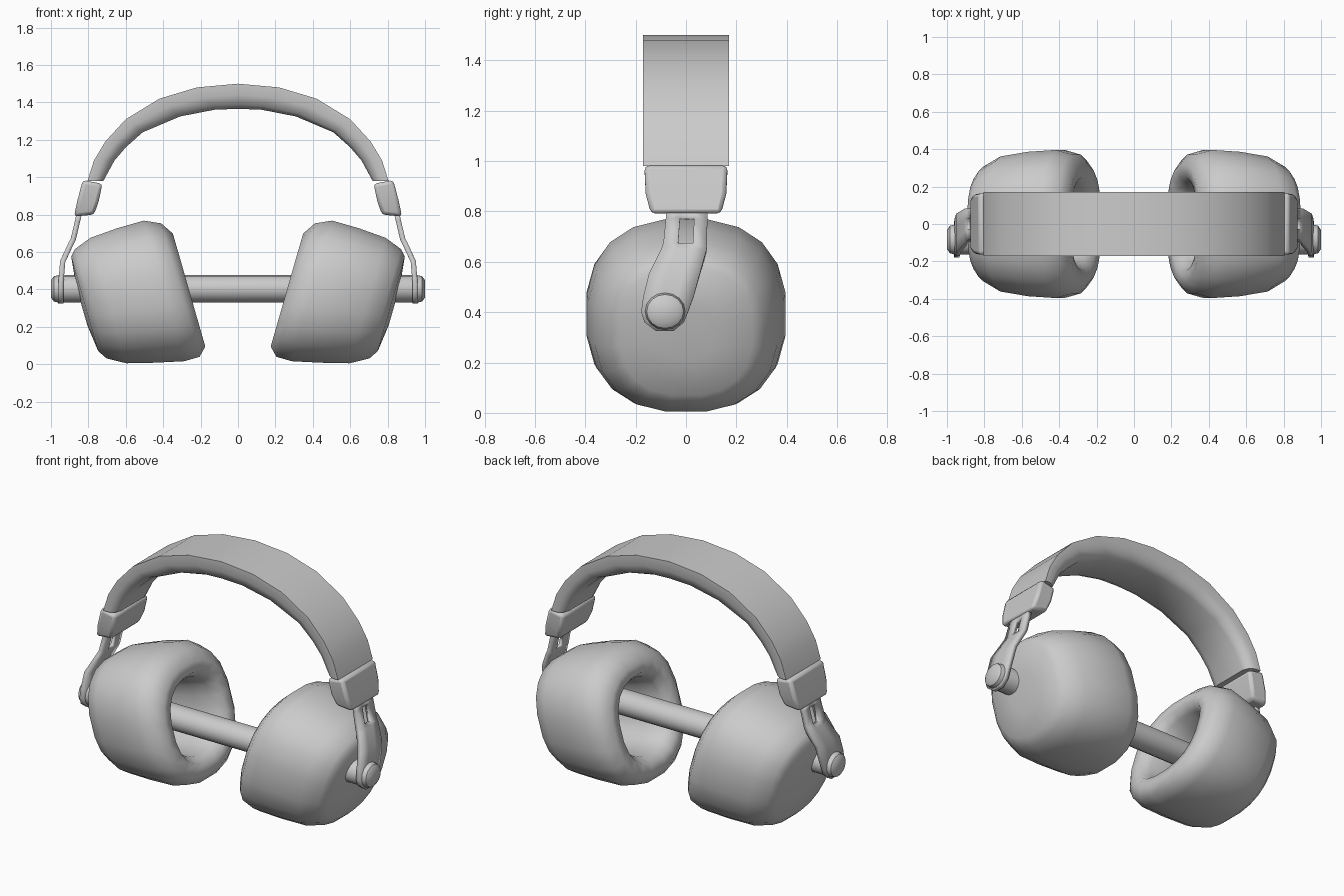
import bpy, bmesh, math
from mathutils import Vector

if "Cube" in bpy.data.objects:
    bpy.data.objects.remove(bpy.data.objects["Cube"])


def make(name, verts, faces, mirror=True, thickness=0, bevel=0, angle=40):
    me = bpy.data.meshes.new(name)
    me.from_pydata([tuple(v) for v in verts], [], faces)
    bm = bmesh.new()
    bm.from_mesh(me)
    bmesh.ops.recalc_face_normals(bm, faces=bm.faces)
    bm.to_mesh(me)
    bm.free()
    ob = bpy.data.objects.new(name, me)
    bpy.context.collection.objects.link(ob)
    bpy.ops.object.select_all(action='DESELECT')
    bpy.context.view_layer.objects.active = ob
    ob.select_set(True)
    bpy.ops.object.shade_smooth_by_angle(angle=math.radians(angle))
    if thickness:
        m = ob.modifiers.new("Thickness", 'SOLIDIFY')
        m.thickness, m.offset = thickness, 0
    if bevel:
        m = ob.modifiers.new("Bevel", 'BEVEL')
        m.width, m.segments = bevel, 2
    if mirror:
        m = ob.modifiers.new("Mirror", 'MIRROR')
        m.use_mirror_merge = False
    return ob


def loft(name, rings, **kw):
    n = len(rings[0])
    verts = [p for r in rings for p in r]
    faces = [(i * n + j, i * n + (j + 1) % n, (i + 1) * n + (j + 1) % n, (i + 1) * n + j)
             for i in range(len(rings) - 1) for j in range(n)]
    faces.append(tuple(range(n)))
    faces.append(tuple(range(len(verts) - n, len(verts))))
    return make(name, verts, faces, **kw)


def spow(v, e):
    return math.copysign(abs(v) ** e, v)


# Ear cups: tilted rounded-square rings, (axis position, low, high, half depth)
tilt = math.radians(16)
axis = Vector((math.cos(tilt), 0, -math.sin(tilt)))
up = Vector((math.sin(tilt), 0, math.cos(tilt)))
centre = Vector((0.53, 0, 0.39))
sections = [
    (0.315, -0.10, 0.12, 0.11), (0.297, -0.25, 0.28, 0.265),
    (0.265, -0.30, 0.315, 0.31), (0.17, -0.355, 0.35, 0.365),
    (0.02, -0.395, 0.36, 0.39), (-0.13, -0.43, 0.36, 0.40),
    (-0.215, -0.43, 0.32, 0.375), (-0.26, -0.385, 0.25, 0.315),
    (-0.255, -0.32, 0.19, 0.25), (-0.20, -0.28, 0.16, 0.215),
    (-0.08, -0.26, 0.16, 0.205), (0.10, -0.24, 0.17, 0.20),
]
rings = []
for t, lo, hi, ry in sections:
    ring = []
    for k in range(20):
        a = math.tau * (k + 0.5) / 20
        c, s = spow(math.cos(a), 0.82), spow(math.sin(a), 0.82)
        p = centre + axis * t + up * ((lo + hi) / 2 + (hi - lo) / 2 * s)
        ring.append(p + Vector((0, ry * c, 0)))
    rings.append(ring)
loft("ear_cup", rings, angle=75)

# Headband: flat outside, softened padded inside
outer = [(0.805, 0.98), (0.77, 1.09), (0.71, 1.19), (0.60, 1.31), (0.42, 1.42), (0.22, 1.48), (0, 1.5)]
inner = [(0.72, 0.98), (0.66, 1.09), (0.60, 1.16), (0.51, 1.24), (0.31, 1.325), (0.12, 1.362), (0, 1.365)]
pairs = list(zip(outer, inner))
pairs += [((-o[0], o[1]), (-i[0], i[1])) for o, i in reversed(pairs[:-1])]
rings = []
for o, i in pairs:
    o, i = Vector((o[0], 0, o[1])), Vector((i[0], 0, i[1]))
    rings.append([o.lerp(i, d) + Vector((0, y, 0)) for d, y in
                  [(0, -0.17), (0, 0.17), (0.45, 0.17), (0.85, 0.15), (1, 0.11),
                   (1, -0.11), (0.85, -0.15), (0.45, -0.17)]])
loft("headband", rings, mirror=False, angle=50)

# Slider blocks at the headband ends
rings = [[(x0, -y, z0), (x1, -y, z1), (x1, y, z1), (x0, y, z0)]
         for x0, z0, x1, z1, y in [(0.725, 0.965, 0.83, 0.985, 0.165),
                                   (0.745, 0.87, 0.86, 0.87, 0.16),
                                   (0.77, 0.80, 0.877, 0.79, 0.14)]]
loft("slider_block", rings, bevel=0.018)

# Yoke arms: bent strap with a window near the top, rows of (z, x, back, front)
rows = [(0.80, 0.85, -0.08, 0.085), (0.77, 0.857, -0.08, 0.085), (0.67, 0.88, -0.09, 0.083),
        (0.645, 0.893, -0.098, 0.082), (0.55, 0.937, -0.147, 0.055), (0.46, 0.945, -0.17, 0.03),
        (0.40, 0.948, -0.178, 0.008), (0.36, 0.948, -0.165, -0.008), (0.325, 0.948, -0.12, -0.05)]
verts = [(x, a + (b - a) * f, z) for z, x, a, b in rows for f in (0, 0.34, 0.68, 1)]
faces = [(r * 4 + c, r * 4 + c + 1, r * 4 + c + 5, r * 4 + c + 4)
         for r in range(len(rows) - 1) for c in range(3) if (r, c) != (1, 1)]
make("yoke_arm", verts, faces, thickness=0.028)

# Cross rod with domed ends
rings = []
for x, r in [(-1, 0.05), (-0.985, 0.073), (-0.96, 0.08), (0.96, 0.08), (0.985, 0.073), (1, 0.05)]:
    rings.append([(x, -0.083 + r * math.cos(math.tau * k / 16), 0.403 + 0.92 * r * math.sin(math.tau * k / 16))
                  for k in range(16)])
loft("cross_rod", rings, mirror=False, angle=40)
